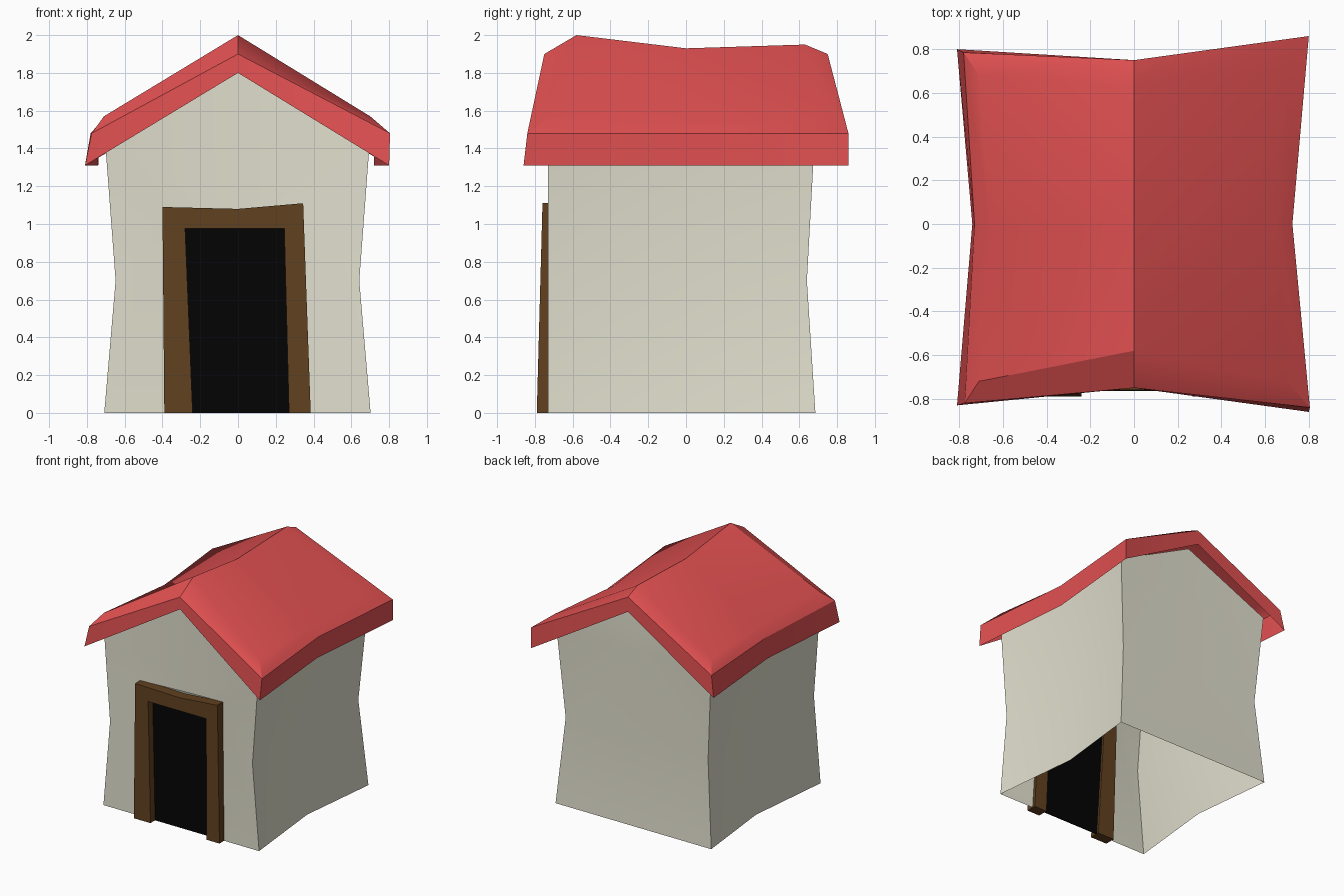
import bpy, bmesh, math

if "Cube" in bpy.data.objects:
    bpy.data.objects.remove(bpy.data.objects["Cube"])


def material(name, rgb):
    m = bpy.data.materials.new(name)
    m.diffuse_color = (*rgb, 1)
    m.use_nodes = True
    m.node_tree.nodes["Principled BSDF"].inputs["Base Color"].default_value = m.diffuse_color
    return m


CREAM = material("cream_plaster", (0.75, 0.735, 0.61))
RED = material("roof_red", (0.77, 0.082, 0.084))
BROWN = material("frame_brown", (0.118, 0.052, 0.014))
BLACK = material("doorway_black", (0.001, 0.001, 0.001))


def build(name, faces, mat, smooth=True):
    """Make an object from polygons given as lists of points, welding shared corners."""
    bm = bmesh.new()
    for pts in faces:
        bm.faces.new([bm.verts.new(p) for p in pts])
    bmesh.ops.remove_doubles(bm, verts=bm.verts[:], dist=0.0005)
    bmesh.ops.recalc_face_normals(bm, faces=bm.faces[:])
    me = bpy.data.meshes.new(name)
    bm.to_mesh(me)
    bm.free()
    me.materials.append(mat)
    ob = bpy.data.objects.new(name, me)
    bpy.context.collection.objects.link(ob)
    if smooth:
        bpy.ops.object.select_all(action='DESELECT')
        ob.select_set(True)
        bpy.context.view_layer.objects.active = ob
        bpy.ops.object.shade_smooth_by_angle(angle=math.radians(30))
    return ob


def bridge(a, b, closed=True):
    """Quads between two point loops."""
    n = len(a)
    return [[a[i], a[(i + 1) % n], b[(i + 1) % n], b[i]]
            for i in range(n if closed else n - 1)]


# Door frame outline, as (x, z) arches from left foot to right foot
outer = [(-0.39, 0), (-0.40, 1.09), (0, 1.08), (0.345, 1.11), (0.385, 0)]
inner = [(-0.24, 0), (-0.28, 0.975), (0, 0.975), (0.245, 0.975), (0.27, 0)]

# Walls: pinched at mid height and at the middle of each side, open underneath
FY = -0.73
rows = [(0, 0.705, 0.63, 0.685), (0.7, 0.645, 0.585, 0.64), (1.43, 0.70, 0.63, 0.68)]


def corner(row, side, col):
    z, x, xm, yb = row
    return (side * (xm if col == 1 else x) - 0.003, (FY, 0, yb)[col], z)


def wall_front(x, z):
    """The front leans in towards the middle of the gable."""
    return (x, FY + 0.08 * min(1, z / 1.1) * (1 - abs(x) / 0.7), z)


faces = []
for side in (-1, 1):
    for lo, hi in zip(rows, rows[1:]):
        for c in (0, 1):
            faces.append([corner(lo, side, c), corner(lo, side, c + 1),
                          corner(hi, side, c + 1), corner(hi, side, c)])
# back wall with its gable, in two halves
back_mid = [(0, 0.685, 0), (0, 0.64, 0.7), (0, 0.66, 1.43)]
for side in (-1, 1):
    col = [corner(r, side, 2) for r in rows]
    faces += bridge(col, back_mid, closed=False)
    faces.append([col[2], back_mid[2], (0, 0.64, 1.79)])
# front wall wraps around the door opening
lintel, apex = wall_front(*outer[2]), wall_front(0, 1.84)
for side, foot, head in ((-1, outer[0], outer[1]), (1, outer[4], outer[3])):
    c0, c1, c2 = [corner(r, side, 0) for r in rows]
    foot, head = wall_front(*foot), wall_front(*head)
    faces += [[c0, foot, head, c1], [c1, head, c2], [c2, head, lintel, apex]]
build("walls", faces, CREAM)

# Roof shell: lower edge, fascia top and bevelled top loops, from front left
low = [(-0.81, -0.83, 1.31), (0, -0.75, 1.80), (0.80, -0.86, 1.31), (0.72, 0, 1.31),
       (0.80, 0.86, 1.31), (0, 0.75, 1.78), (-0.81, 0.80, 1.31), (-0.74, 0, 1.31)]
mid = [(-0.775, -0.82, 1.48), (0, -0.75, 1.90), (0.805, -0.84, 1.48), (0.725, 0, 1.48),
       (0.80, 0.86, 1.48), (0, 0.75, 1.90), (-0.78, 0.785, 1.48), (-0.73, 0, 1.48)]
top = [(-0.71, -0.72, 1.57), (0, -0.58, 2.0), (0.70, -0.72, 1.57), (0.65, 0, 1.535),
       (0.70, 0.70, 1.555), (0, 0.63, 1.95), (-0.71, 0.68, 1.56), (-0.66, 0, 1.54)]
ridge = (0, 0, 1.93)
faces = bridge(low, mid) + bridge(mid, top)
# each quarter slope meets the sagging middle of the ridge
faces += [[top[0], top[1], ridge, top[7]], [top[1], top[2], top[3], ridge],
          [top[5], top[4], top[3], ridge], [top[6], top[5], ridge, top[7]]]
build("roof", faces, RED)


# Door frame: leaning slab set into the wall
def lean(arch, depth):
    return [(x, -0.79 + 0.03 * z / 1.1 + depth, z) for x, z in arch]


of, inf = lean(outer, 0), lean(inner, 0)
ob_, inb = lean(outer, 0.085), lean(inner, 0.085)
faces = bridge(of, inf, False) + bridge(ob_, inb, False)
faces += bridge(of, ob_, False) + bridge(inf, inb, False)
for i in (0, -1):
    faces.append([of[i], inf[i], inb[i], ob_[i]])
build("door_frame", faces, BROWN, smooth=False)

# Dark doorway plate
f, b = lean(inner, 0.06), lean(inner, 0.067)
build("doorway", [f, b] + bridge(f, b), BLACK, smooth=False)
